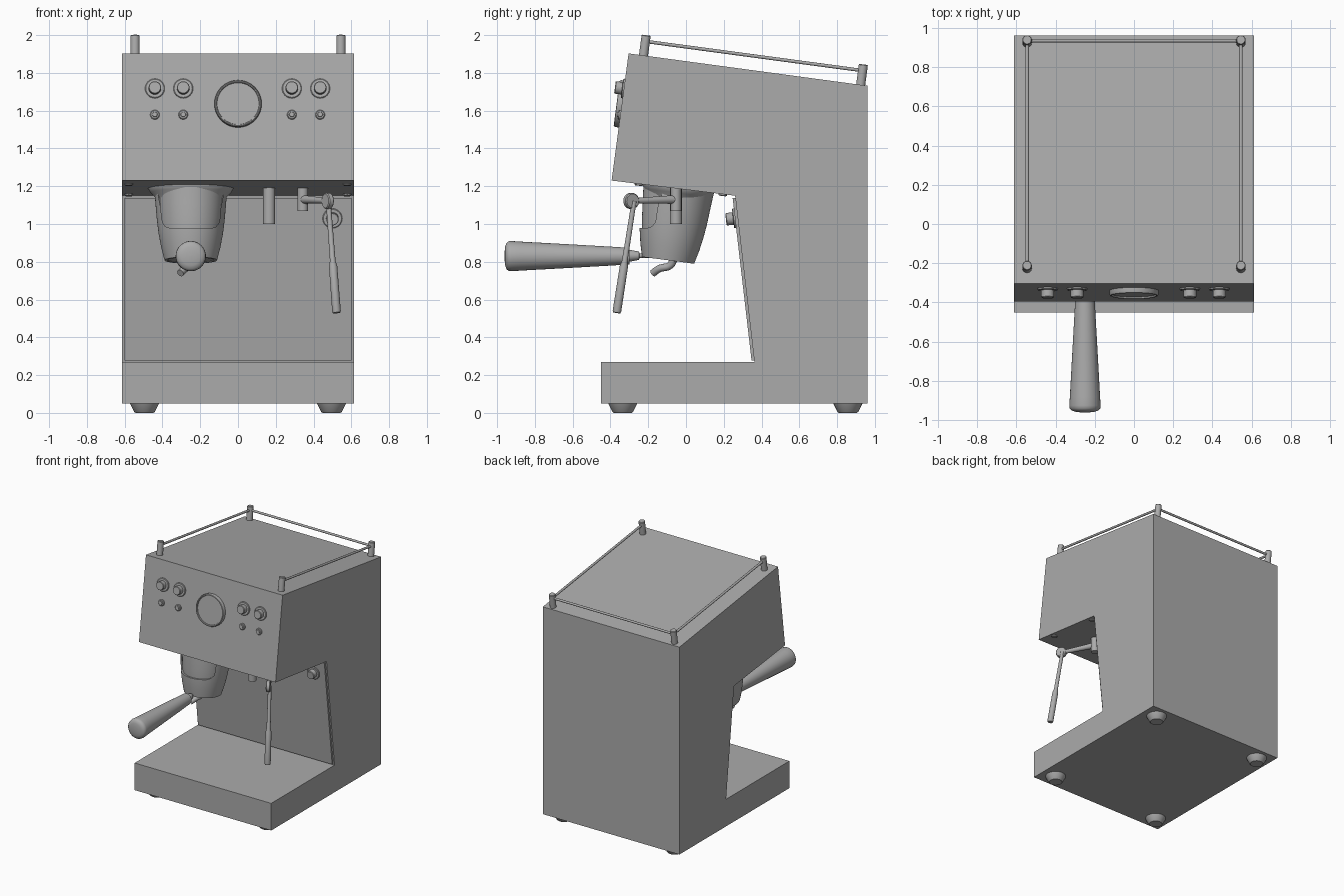
import bpy, bmesh, math
from mathutils import Vector

if "Cube" in bpy.data.objects:
    bpy.data.objects.remove(bpy.data.objects["Cube"])

TILT = math.radians(7.5)
UP = Vector((0, math.sin(TILT), math.cos(TILT)))        # normal of the sloping top
OUT = Vector((0, -math.cos(TILT), math.sin(TILT)))      # normal of the leaning front
STEEL = bpy.data.materials.new('dark_steel')
STEEL.diffuse_color = (0.41, 0.41, 0.41, 1)
STEEL.use_nodes = True
STEEL.node_tree.nodes["Principled BSDF"].inputs["Base Color"].default_value = STEEL.diffuse_color


def finish(name, bm, smooth=True):
    bmesh.ops.recalc_face_normals(bm, faces=bm.faces)
    me = bpy.data.meshes.new(name)
    bm.to_mesh(me)
    bm.free()
    me.materials.append(STEEL)
    ob = bpy.data.objects.new(name, me)
    bpy.context.collection.objects.link(ob)
    if smooth:
        bpy.ops.object.select_all(action='DESELECT')
        ob.select_set(True)
        bpy.context.view_layer.objects.active = ob
        bpy.ops.object.shade_smooth_by_angle(angle=math.radians(35))
    return ob


def prism(name, pts, x0, x1, axis='X'):
    """Extrude a closed outline: (y,z) along x, or (x,z) along y."""
    bm = bmesh.new()
    put = (lambda p, d: (d, p[0], p[1])) if axis == 'X' else (lambda p, d: (p[0], d, p[1]))
    a = [bm.verts.new(put(p, x0)) for p in pts]
    b = [bm.verts.new(put(p, x1)) for p in pts]
    bm.faces.new(a)
    bm.faces.new(b[::-1])
    for i in range(len(pts)):
        j = (i + 1) % len(pts)
        bm.faces.new((a[i], a[j], b[j], b[i]))
    return finish(name, bm, False)


def lathe(name, profile, origin, axis, n=40, closed=False, scale=(1, 1, 1)):
    """Turn (radius, height) points round an axis; ends are capped unless closed."""
    q = Vector((0, 0, 1)).rotation_difference(Vector(axis))
    bm = bmesh.new()
    rings = []
    for r, h in profile:
        rings.append([bm.verts.new(Vector(origin) + q @ Vector((
            r * math.cos(2 * math.pi * k / n) * scale[0],
            r * math.sin(2 * math.pi * k / n) * scale[1], h * scale[2]))) for k in range(n)])
    pairs = list(zip(rings, rings[1:]))
    if closed:
        pairs.append((rings[-1], rings[0]))
    for a, b in pairs:
        for k in range(n):
            m = (k + 1) % n
            bm.faces.new((a[k], a[m], b[m], b[k]))
    if not closed:
        bm.faces.new(rings[0])
        bm.faces.new(rings[-1])
    return finish(name, bm)


def rod(name, a, b, r, r2=None, n=24):
    d = Vector(b) - Vector(a)
    return lathe(name, [(r, 0), (r if r2 is None else r2, d.length)], a, d, n)


def front_y(z):
    return -0.394 + (z - 1.23) * 0.09 / 0.67


def under_z(y):
    return 1.23 - (y + 0.39) * 0.08 / 0.65


def top_z(y):
    return 1.903 - (y + 0.304) * 0.17 / 1.265


# C-shaped housing with drip base and overhanging head
prism('housing', [(-0.45, 0.05), (0.96, 0.05), (0.96, 1.732), (-0.304, 1.903), (-0.394, 1.23),
                  (0.26, 1.15), (0.362, 0.27), (-0.45, 0.27)], -0.613, 0.613)
# thin splash panel on the inner wall
prism('splash_panel', [(0.247, 1.137), (0.27, 1.137), (0.37, 0.278), (0.347, 0.278)], -0.602, 0.602)

for x in (-0.495, 0.495):
    # feet
    for y in (-0.335, 0.857):
        lathe('foot', [(0.048, 0), (0.055, 0.006), (0.078, 0.052)], (x, y, 0), (0, 0, 1), 32)
for s in (-1, 1):
    # screws under the head
    for y in (-0.25, 0.195):
        lathe('head_screw', [(0.022, -0.005), (0.022, 0.006), (0.018, 0.01)],
              (s * 0.578, y, under_z(y)), -UP, 24)

# cup rail: posts and bars
posts = {}
for x in (-0.545, 0.545):
    for y in (-0.225, 0.925):
        p = Vector((x, y, top_z(y)))
        lathe('rail_post', [(0.024, -0.01), (0.024, 0.104), (0.021, 0.108)], p, UP, 24)
        posts[(x > 0, y > 0)] = p + UP * 0.075
for s in (False, True):
    rod('side_rail', posts[(s, False)], posts[(s, True)], 0.009, n=16)
rod('back_rail', posts[(False, True)], posts[(True, True)], 0.009, n=16)


def knob(name, origin, axis):
    lathe(name, [(0.052, -0.005), (0.052, 0.007), (0.048, 0.01), (0.033, 0.01), (0.033, 0.044),
                 (0.03, 0.048)], origin, axis, 32)


# front controls
for x in (-0.44, -0.29, 0.285, 0.435):
    knob('control_knob', (x, front_y(1.717), 1.717), OUT)
    lathe('indicator', [(0.025, -0.005), (0.025, 0.008), (0.021, 0.012), (0.014, 0.012), (0.012, 0.018)],
          (x, front_y(1.578), 1.578), OUT, 24)
lathe('gauge', [(0.125, -0.005), (0.125, 0.018), (0.122, 0.026), (0.118, 0.028), (0.113, 0.026), (0.111, 0.018)],
      (0, front_y(1.635), 1.635), OUT, 64)
# knob on the splash panel
knob('wall_knob', (0.5, 0.259, 1.03), (0, -1, -0.11))

# brew group: inner core, outer shell with shield-shaped opening, flange
GX = -0.25
base = Vector((GX, -0.095, 0.808))
outer = [(0.139, 0), (0.157, 0.07), (0.170, 0.14), (0.179, 0.21), (0.185, 0.28), (0.19, 0.34), (0.195, 0.39)]
lathe('group_core', [(r - 0.012, h + 0.004) for r, h in outer], base, UP, 64)
shell = lathe('group_shell', outer + [(r - 0.016, h) for r, h in reversed(outer)], base, UP, 64, closed=True)
half = [(0.2, 1.3), (0.172, 1.15), (0.158, 1.08), (0.154, 1.03), (0.148, 1.005), (0.134, 0.986), (0.11, 0.978)]
outline = [(GX + x, z) for x, z in half] + [(GX - x, z) for x, z in reversed(half)]
cutter = prism('shield_cutter', outline, -0.5, -0.12, 'Y')
cutter.hide_render = True
mod = shell.modifiers.new('opening', 'BOOLEAN')
mod.operation = 'DIFFERENCE'
mod.solver = 'EXACT'
mod.object = cutter
bpy.ops.object.select_all(action='DESELECT')
shell.select_set(True)
bpy.context.view_layer.objects.active = shell
bpy.ops.object.modifier_apply(modifier=mod.name)
bpy.data.objects.remove(cutter)
lathe('group_flange', [(0.178, 0.31), (0.192, 0.34), (0.212, 0.36), (0.228, 0.385), (0.228, 0.395)],
      base, UP, 64, scale=(1, 0.83, 1))

# filter handle with rounded end
lathe('filter_handle', [(0.044, 0), (0.052, 0.13), (0.066, 0.38), (0.077, 0.58), (0.08, 0.625), (0.078, 0.64),
                        (0.068, 0.651), (0.05, 0.657), (0.025, 0.66), (0.004, 0.661)],
      (GX, -0.3, 0.83), (0, -1, 0), 48)
lathe('handle_ferrule', [(0.012, -0.1), (0.012, 0.01), (0.022, 0.014), (0.03, 0.055), (0.03, 0.08)],
      (GX, -0.235, 0.832), (0, -1, 0), 32)


def pipe(name, pts, r):
    cu = bpy.data.curves.new(name, 'CURVE')
    cu.dimensions = '3D'
    cu.bevel_depth = r
    cu.bevel_resolution = 4
    cu.use_fill_caps = True
    cu.materials.append(STEEL)
    sp = cu.splines.new('BEZIER')
    sp.bezier_points.add(len(pts) - 1)
    for bp, p in zip(sp.bezier_points, pts):
        bp.co = p
        bp.handle_left_type = bp.handle_right_type = 'AUTO'
    ob = bpy.data.objects.new(name, cu)
    bpy.context.collection.objects.link(ob)


# coffee spout under the filter
pipe('coffee_spout', [(GX, -0.065, 0.81), (GX - 0.01, -0.085, 0.78), (GX - 0.03, -0.14, 0.764),
                      (GX - 0.055, -0.175, 0.74)], 0.02)

# hot water outlet and steam wand
rod('water_outlet', (0.165, -0.053, 1.0), (0.165, -0.053, 1.2), 0.032)
rod('steam_mount', (0.343, -0.053, 1.07), (0.343, -0.053, 1.2), 0.028)
joint = Vector((0.475, -0.29, 1.122))
rod('steam_arm', (0.343, -0.053, 1.13), joint, 0.023, 0.014)
lathe('steam_joint', [(0.037, -0.016), (0.042, -0.011), (0.042, 0.011), (0.037, 0.016)], joint, (0.85, 0.5, 0), 32)
start, tip = Vector((0.478, -0.275, 1.12)), Vector((0.522, -0.367, 0.53))
length = (tip - start).length
lathe('steam_wand', [(0.013, 0), (0.015, 0.32), (0.022, 0.35), (0.023, length - 0.01), (0.02, length)],
      start, tip - start, 24)
